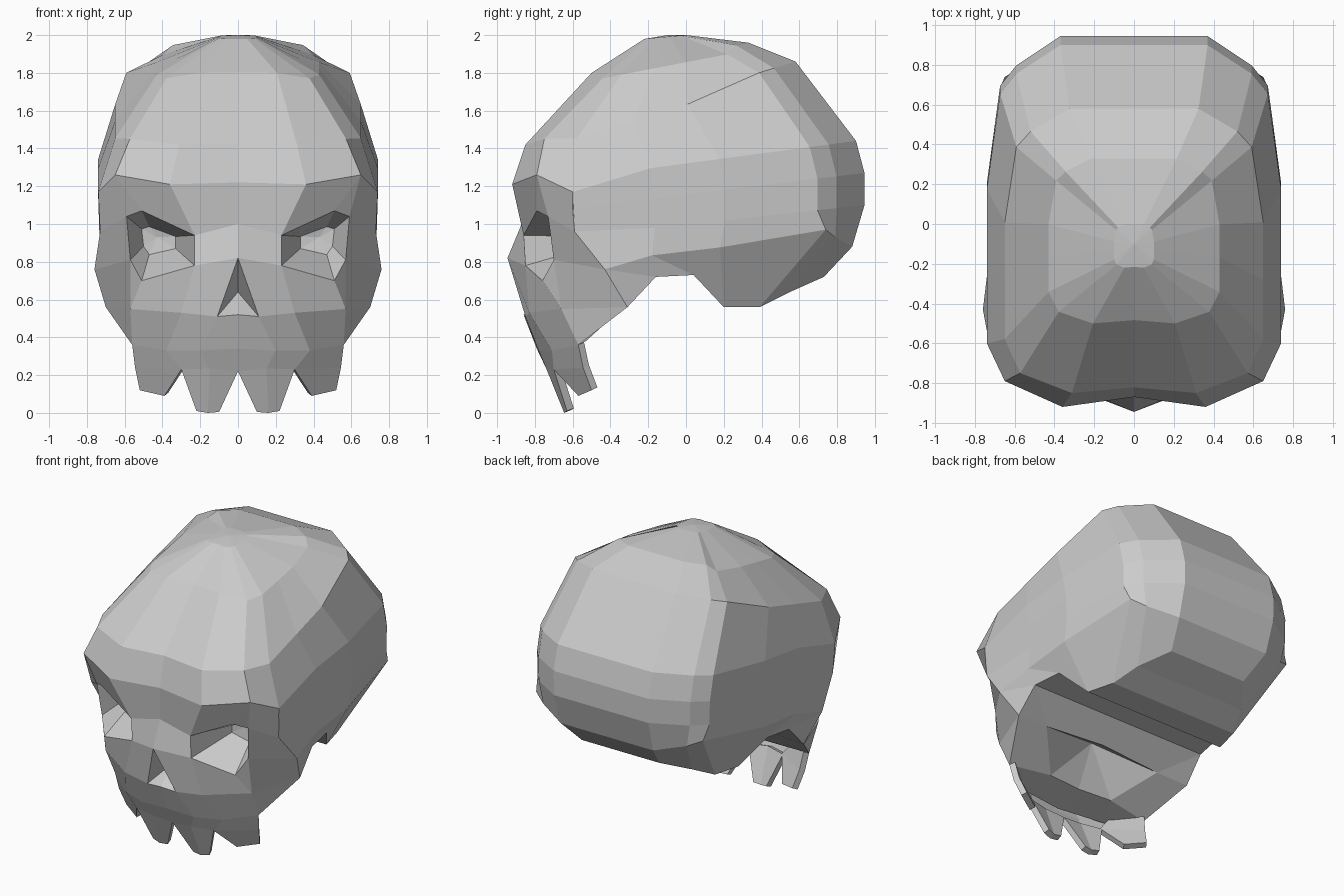
import bpy, bmesh
from mathutils import Vector

if "Cube" in bpy.data.objects:
    bpy.data.objects.remove(bpy.data.objects["Cube"])


def sheet(bm, rows, skip=()):
    """Skin neighbouring rows of points with quads (triangles where points repeat)."""
    for r in range(len(rows) - 1):
        for c in range(len(rows[r]) - 1):
            if (r, c) in skip:
                continue
            quad = [rows[r][c], rows[r][c + 1], rows[r + 1][c + 1], rows[r + 1][c]]
            pts = []
            for p in quad:
                if tuple(p) not in pts:
                    pts.append(tuple(p))
            if len(pts) > 2:
                bm.faces.new([bm.verts.new(p) for p in pts])


def finish(name, bm, thickness=0):
    """Weld the right half, mirror it and make the object."""
    bmesh.ops.remove_doubles(bm, verts=bm.verts, dist=0.002)
    half = bm.verts[:] + bm.edges[:] + bm.faces[:]
    dup = bmesh.ops.duplicate(bm, geom=half)["geom"]
    copies = [g for g in dup if isinstance(g, bmesh.types.BMVert)]
    for v in copies:
        v.co.x = -v.co.x
    bmesh.ops.reverse_faces(bm, faces=[g for g in dup if isinstance(g, bmesh.types.BMFace)])
    bmesh.ops.remove_doubles(bm, verts=bm.verts, dist=0.002)
    bmesh.ops.recalc_face_normals(bm, faces=bm.faces)
    mesh = bpy.data.meshes.new(name)
    bm.to_mesh(mesh)
    bm.free()
    ob = bpy.data.objects.new(name, mesh)
    bpy.context.collection.objects.link(ob)
    if thickness:
        mod = ob.modifiers.new("thickness", 'SOLIDIFY')
        mod.thickness = thickness
        mod.offset = -1
    return ob


# Half outline of the skull in plan: width fraction, front-to-back fraction
PLAN = [(0, .02), (.48, 0), (.88, .07), (1, .19), (1, .4), (1, .6),
        (.91, .865), (.8, .92), (.5, 1), (0, 1)]


def ring(w, yf, yb, zf, zb, sag=0, limit=.95):
    """Cranium row; sag lowers it along the side of the head."""
    return [(w * a, yf + (yb - yf) * b, zf + (zb - zf) * b - (sag if a > limit else 0))
            for a, b in PLAN]


# Landmarks shared by cranium and face
brow = [(0, -.87, 1.22), (.36, -.92, 1.21), (.65, -.79, 1.26), (.74, -.6, 1.17)]
temple = (.73, -.59, .96)
cheek = (.76, -.43, .76)
rim = (.69, -.16, .72)

# Cranium: dome, then sides and back behind the face, then the underside
bm = bmesh.new()
dome = [
    [(0, -.1, 2.0)] * 10,
    ring(.1, -.22, 0, 1.98, 2.0),
    ring(.43, -.5, .33, 1.8, 1.96, .04, .85),
    ring(.65, -.85, .58, 1.42, 1.86, .05),
    brow + ring(.74, -.91, .9, 1.2, 1.44)[4:],
]
sheet(bm, dome)
sides = [
    dome[-1][3:],
    [(.735, -.6, 1.08)] + ring(.74, -.9, .945, 1.05, 1.27)[4:],
    [temple] + ring(.735, -.9, .945, .9, 1.1)[4:],
    [cheek] + ring(.73, -.9, .9, .75, .96)[4:6]
    + [(.65, .74, .97), (.56, .79, .93), (.36, .88, .88), (0, .88, .88)],
    [rim, (.66, .04, .73), (.55, .2, .56), (.5, .39, .56), (.43, .55, .64),
     (.3, .73, .72), (0, .73, .72)],
]
sheet(bm, sides)
sheet(bm, [sides[-1], [(0, y, z) for x, y, z in sides[-1]]])
finish("cranium", bm)

# Face: brow, eye rims, cheeks and upper jaw
bm = bmesh.new()
eye_top = [(0, -.87, 1.0), (.23, -.86, .94), (.51, -.79, 1.07), (.59, -.73, 1.04), temple]
eye_low = [(0, -.945, .82), (.23, -.85, .78), (.51, -.76, .70), (.57, -.7, .81), cheek]
nose_side, nose_floor = (.11, -.85, .51), (0, -.86, .52)
lip, side, jowl = (.3, -.83, .53), (.57, -.66, .55), (.70, -.31, .56)
jaw = [(0, -.79, .34), (.2, -.78, .33), (.38, -.71, .33), (.56, -.57, .36)]
gum = [(0, -.73, .22), (.15, -.74, .235), (.3, -.70, .23)]
sheet(bm, [brow[:3] + brow[2:], eye_top, eye_low,
           [nose_side, lip, side, side, jowl]], skip={(1, 1), (1, 2)})
sheet(bm, [[nose_floor, nose_side, lip, side, jowl], jaw + jaw[3:]])
sheet(bm, [jaw[:3], gum])
sheet(bm, [[cheek, rim], [jowl, jowl]])

# Eye socket: the rim drawn back to a smaller inner loop
loop = eye_top[1:4] + eye_low[3:0:-1]
loop.append(loop[0])
mid = Vector((.43, 0, .93))
inner = [(mid.x + (x - mid.x) * .5, -.54, mid.z + (z - mid.z) * .4) for x, y, z in loop]
sheet(bm, [loop, inner, [(mid.x, -.53, mid.z)] * 7])

# Nose cavity
sheet(bm, [[eye_low[0], nose_side, nose_floor], [(0, -.7, .64)] * 3])
finish("face", bm)

# Palate: closes the face from below around a hollow
bm = bmesh.new()
sheet(bm, [
    [(0, -.76, .33), (.38, -.71, .33), jaw[3], jowl, rim, (0, -.16, .72)],
    [(0, -.55, .38), (.25, -.53, .38), (.25, -.53, .38), (.46, -.32, .57),
     (.46, -.32, .57), (0, -.3, .59)],
    [(0, -.42, .66)] * 6,
])
finish("palate", bm)

# Teeth: two on each side
bm = bmesh.new()
sheet(bm, [gum, [(.1, -.64, .005), (.16, -.645, 0), (.22, -.63, .01)]])
finish("front_teeth", bm, .04)
bm = bmesh.new()
sheet(bm, [jaw[2:], [gum[2], (.545, -.545, .24)], [(.39, -.57, .09), (.52, -.5, .12)]])
finish("side_teeth", bm, .04)
